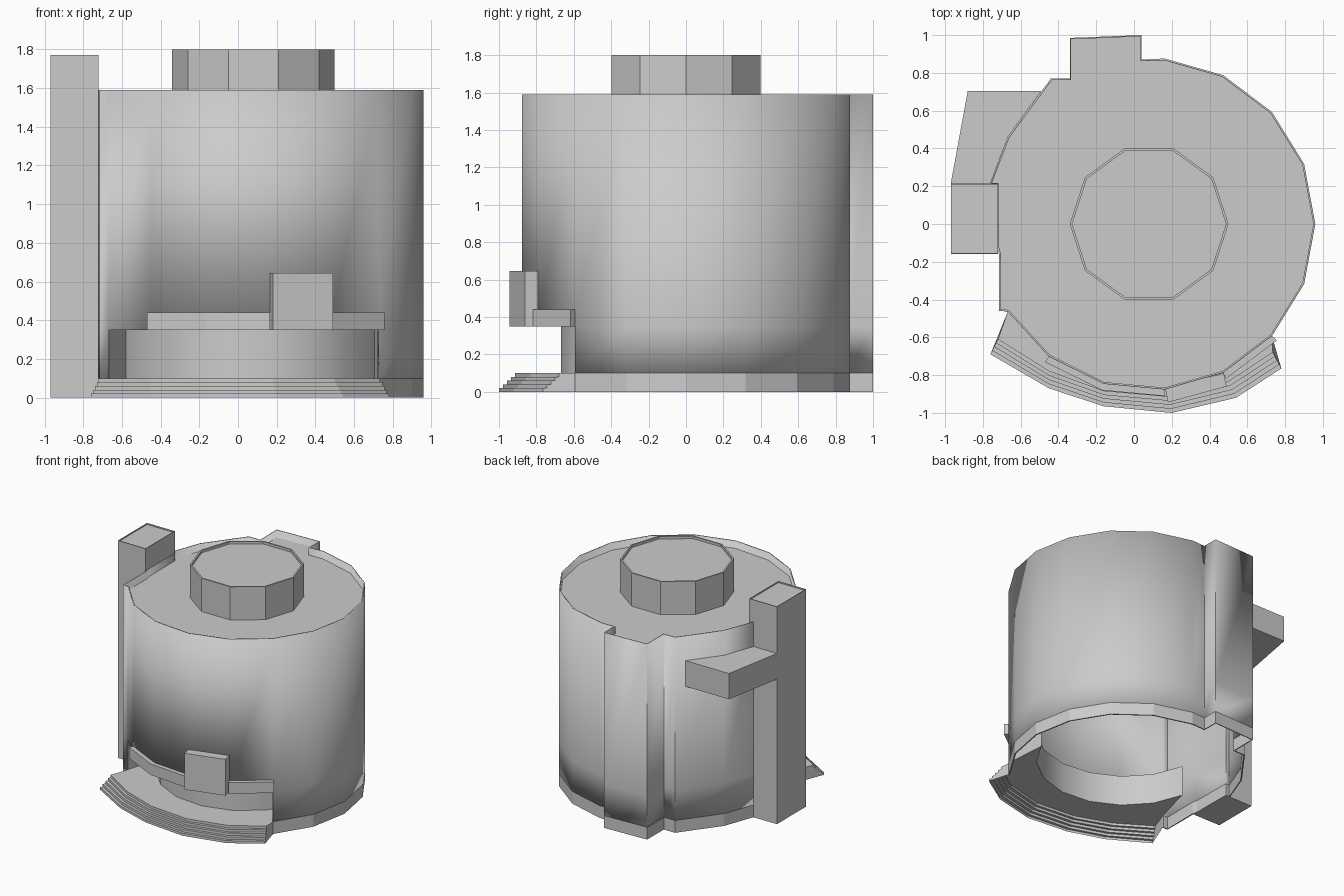
import bpy, bmesh, math

if "Cube" in bpy.data.objects:
    bpy.data.objects.remove(bpy.data.objects["Cube"])

CX, R, N = 0.08, 0.88, 17


def ring_pt(k, r=R, n=N):
    a = 2 * math.pi * k / n
    return (CX + r * math.cos(a), r * math.sin(a))


def make(name, polys, thickness=0, smooth=False, recalc=False):
    """Mesh object from a list of 3D polygons, welded at shared corners."""
    bm = bmesh.new()
    for p in polys:
        bm.faces.new([bm.verts.new(v) for v in p])
    bmesh.ops.remove_doubles(bm, verts=bm.verts, dist=0.0005)
    if recalc:
        bmesh.ops.recalc_face_normals(bm, faces=bm.faces)
    me = bpy.data.meshes.new(name)
    bm.to_mesh(me)
    bm.free()
    ob = bpy.data.objects.new(name, me)
    bpy.context.collection.objects.link(ob)
    if thickness:
        m = ob.modifiers.new("wall", 'SOLIDIFY')
        m.thickness, m.offset = thickness, -1
    if smooth:
        bpy.ops.object.select_all(action='DESELECT')
        ob.select_set(True)
        bpy.context.view_layer.objects.active = ob
        bpy.ops.object.shade_smooth_by_angle(angle=math.radians(35))
    return ob


def at(pts, z):
    return [(x, y, z) for x, y in pts]


def strip(pts, z0, z1, closed=False):
    """Vertical wall faces along a path (outward when counter-clockwise)."""
    pairs = list(zip(pts, pts[1:] + pts[:1]))
    if not closed:
        pairs = pairs[:-1]
    return [[(*a, z0), (*b, z0), (*b, z1), (*a, z1)] for a, b in pairs]


def prism(name, pts, z0, z1, rim=0):
    """Closed prism; rim sinks the top by that depth inside a thin lip."""
    polys = strip(pts, z0, z1, True) + [at(pts[::-1], z0)]
    if rim:
        cx = sum(p[0] for p in pts) / len(pts)
        cy = sum(p[1] for p in pts) / len(pts)
        ins = [(cx + (x - cx) * 0.97, cy + (y - cy) * 0.97) for x, y in pts]
        for i in range(len(pts)):
            j = (i + 1) % len(pts)
            polys.append([(*pts[i], z1), (*pts[j], z1), (*ins[j], z1), (*ins[i], z1)])
        polys += strip(ins[::-1], z1 - rim, z1, True) + [at(ins, z1 - rim)]
    else:
        polys.append(at(pts, z1))
    return make(name, polys, recalc=not rim)


# Plan outline: round wall with a bump at the back and a flat on the left
side = [ring_pt(k) for k in range(-2, 5)]
side += [(0.04, 0.87), (0.04, 1.0), (-0.34, 0.985), (-0.34, 0.77), (-0.44, 0.77),
         ring_pt(7), (-0.76, 0.21), (-0.725, 0.21), (-0.725, -0.12),
         (-0.715, -0.16), (-0.715, -0.46), ring_pt(-7)]
front = [ring_pt(k) for k in range(-7, -1)]
outline = side + front[1:-1]

# Main wall, open at the lower front, and its faceted base band
make("main_wall", strip(side, 0.1, 0.35) + strip(outline, 0.35, 1.59, True), 0.01, True)
make("base_band", strip(side, 0, 0.1), 0.01)

# Sunken roof and the drum on it
make("roof", [at(outline, 1.53)])
prism("roof_drum", [ring_pt(k, 0.42, 10) for k in range(10)], 1.53, 1.8, 0.02)

# Recessed entrance: inner wall with jambs, ceiling and floor
arc = [ring_pt(k, 0.67) for k in range(-8, 0)]
make("recess_wall", strip([front[0]] + arc + [front[-1]], 0.1, 0.35), smooth=True)
plan = front + arc[::-1]
make("recess_ceiling", [at(plan[::-1], 0.35)])
make("recess_floor", [at(plan, 0.1)])

# Curved front steps: six sections of a stair profile, open underneath
low = [(-0.76, -0.69), (-0.45, -0.87), (-0.16, -0.965), (0.2, -1.0), (0.54, -0.92), (0.78, -0.765)]
top = [(-0.72, -0.61), (-0.45, -0.78), (-0.16, -0.885), (0.18, -0.915), (0.5, -0.835), (0.735, -0.68)]
STEPS = 5
sections = []
for b, t, inner in zip(low, top, front):
    prof = []
    for i in range(STEPS):
        f = i / (STEPS - 1)
        x, y = b[0] + (t[0] - b[0]) * f, b[1] + (t[1] - b[1]) * f
        prof += [(x, y, 0.1 * i / STEPS), (x, y, 0.1 * (i + 1) / STEPS)]
    sections.append(prof + [(*inner, 0.1)])
polys = []
for s, t in zip(sections, sections[1:]):
    for i in range(len(s) - 1):
        polys.append([s[i], t[i], t[i + 1], s[i + 1]])
for s, inner in ((sections[0][::-1], front[0]), (sections[-1], front[-1])):
    foot = (*inner, 0.0)
    polys.append([foot] + s if s[0][2] > 0.05 else s + [foot])
make("front_steps", polys)

# Awning strips along the front wall
for name, ks in (("awning_left", (-6, -5, -4)), ("awning_right", (-3, -2))):
    inner = [ring_pt(k) for k in ks]
    outer = [ring_pt(k, R + 0.035) for k in ks]
    prism(name, outer + inner[::-1], 0.35, 0.44)

# Panel box standing on one front facet
prism("front_panel", [(0.18, -0.945), (0.49, -0.86), (0.475, -0.79), (0.165, -0.87)], 0.35, 0.645)

# Side tower and the bracket behind it
prism("side_tower", [(-0.97, -0.16), (-0.72, -0.16), (-0.72, 0.215), (-0.97, 0.215)], 0, 1.77, 0.01)
prism("side_bracket", [(-0.97, 0.215), (-0.76, 0.215), ring_pt(7), (-0.49, 0.705), (-0.88, 0.705)], 1.18, 1.39)
